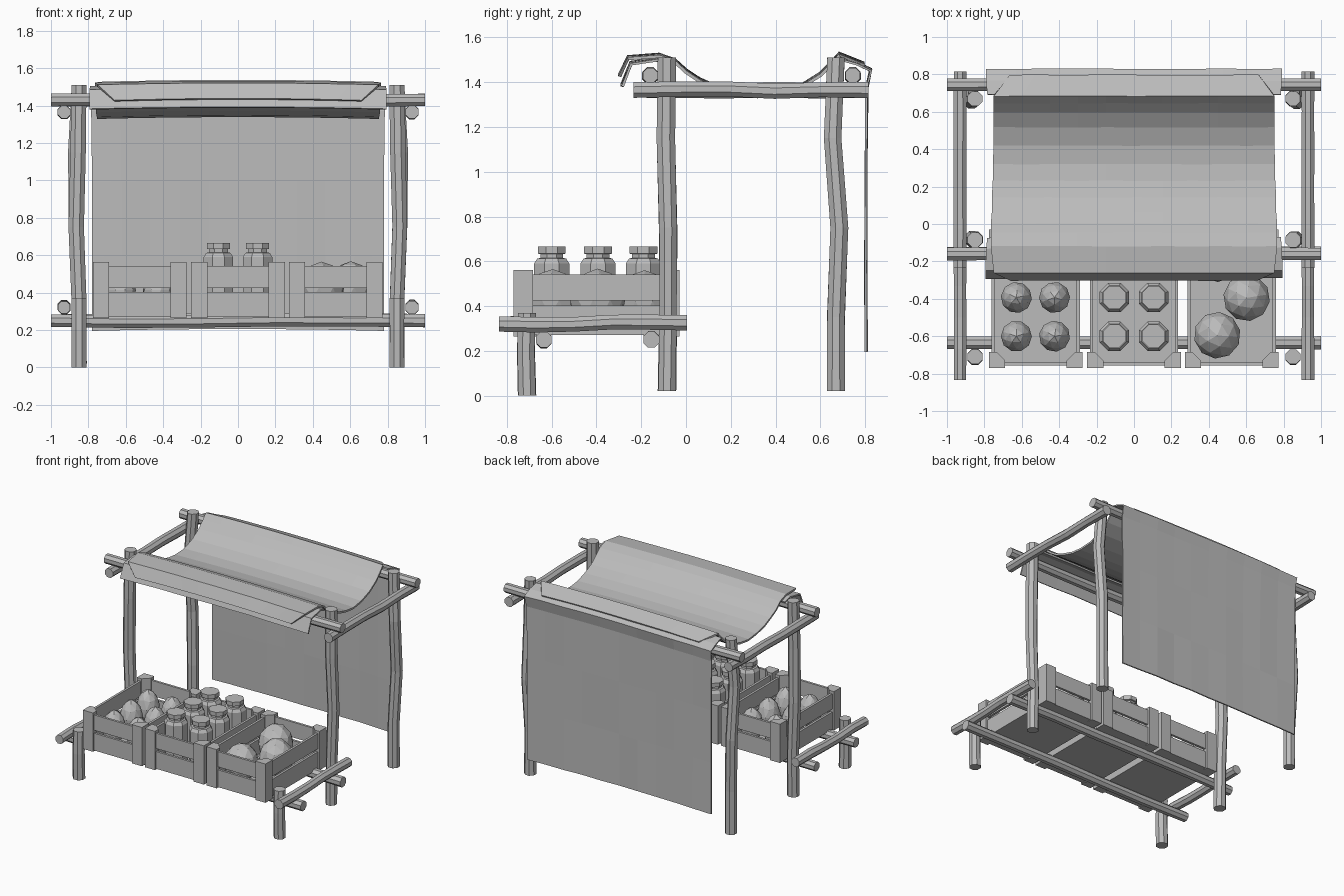
import bpy, bmesh, math, random
from mathutils import Vector

random.seed(4)
old = bpy.data.objects.get("Cube")
if old:
    bpy.data.objects.remove(old)

grey = bpy.data.materials.new("plain_grey")
grey.use_nodes = True
grey.diffuse_color = (0.5, 0.5, 0.5, 1)
grey.node_tree.nodes["Principled BSDF"].inputs["Base Color"].default_value = (0.5, 0.5, 0.5, 1)


def finish(name, bm):
    bmesh.ops.recalc_face_normals(bm, faces=bm.faces)
    mesh = bpy.data.meshes.new(name)
    bm.to_mesh(mesh)
    bm.free()
    mesh.materials.append(grey)
    obj = bpy.data.objects.new(name, mesh)
    bpy.context.collection.objects.link(obj)
    return obj


def bridge(bm, rings):
    """Skin a stack of closed vertex rings and cap both ends."""
    n = len(rings[0])
    for a, b in zip(rings, rings[1:]):
        for i in range(n):
            j = (i + 1) % n
            bm.faces.new((a[i], a[j], b[j], b[i]))
    bm.faces.new(rings[0])
    bm.faces.new(rings[-1])


def pole(name, path, r, sides=8):
    """Rough pole through the path points."""
    pts = [Vector(p) for p in path]
    axis = (pts[-1] - pts[0]).normalized()
    u = axis.orthogonal().normalized()
    v = axis.cross(u)
    bm = bmesh.new()
    rings = []
    for p in pts:
        rr = r * random.uniform(0.96, 1.05)
        angles = [math.tau * (i + 0.5) / sides for i in range(sides)]
        rings.append([bm.verts.new(p + (u * math.cos(a) + v * math.sin(a)) * rr) for a in angles])
    bridge(bm, rings)
    return finish(name, bm)


def beam(name, start, end, r):
    """Straight pole with a slight natural wobble."""
    a, b = Vector(start), Vector(end)
    path = []
    for i in range(6):
        p = a.lerp(b, i / 5)
        if 0 < i < 5:
            p.z += random.uniform(-0.006, 0.006)
        path.append(p)
    return pole(name, path, r)


def prism(bm, outline, z0, z1):
    bridge(bm, [[bm.verts.new((x, y, z)) for x, y in outline] for z in (z0, z1)])


def box(bm, x0, x1, y0, y1, z0, z1):
    prism(bm, [(x0, y0), (x1, y0), (x1, y1), (x0, y1)], z0, z1)


def sheet(name, profile, thickness, columns=10, jitter=0.003):
    """Cloth swept across x from (y, z, half width) points."""
    bm = bmesh.new()
    rows = []
    for y, z, half in profile:
        row = []
        for i in range(columns + 1):
            t = 2 * i / columns - 1
            dy = random.uniform(-jitter, jitter)
            row.append(bm.verts.new((t * half, y + dy, z - 0.01 * t * t)))
        rows.append(row)
    for a, b in zip(rows, rows[1:]):
        for i in range(columns):
            bm.faces.new((a[i], a[i + 1], b[i + 1], b[i]))
    obj = finish(name, bm)
    mod = obj.modifiers.new("thickness", "SOLIDIFY")
    mod.thickness = thickness
    mod.offset = 0
    return obj


# Frame: legs, posts and side rails on both sides
for s, side in ((1, "left"), (-1, "right")):
    x = 0.85 * s
    pole("front_leg_" + side, [(x, -0.71, 0), (x, -0.715, 0.2), (x, -0.71, 0.37)], 0.043)
    pole("middle_post_" + side,
         [(x, -0.085, 0.02), (x, -0.08, 0.35), (x + 0.015 * s, -0.08, 0.75),
          (x + 0.005 * s, -0.09, 1.15), (x, -0.085, 1.51)], 0.043)
    pole("rear_post_" + side,
         [(x, 0.67, 0.02), (x, 0.67, 0.35), (x + 0.015 * s, 0.685, 0.75),
          (x + 0.02 * s, 0.655, 1.15), (x, 0.67, 1.51)], 0.043)
    beam("lower_side_rail_" + side, (0.93 * s, -0.835, 0.32), (0.93 * s, 0.005, 0.325), 0.036)
    beam("upper_side_rail_" + side, (0.93 * s, -0.235, 1.365), (0.93 * s, 0.815, 1.365), 0.037)

# Cross beams
for name, y, z in (("lower_front_beam", -0.635, 0.25), ("lower_rear_beam", -0.155, 0.25),
                   ("upper_front_beam", -0.16, 1.43), ("upper_rear_beam", 0.745, 1.43)):
    beam(name, (-1, y, z), (1, y, z), 0.037)


# Cloth: front flap, sagging roof with mitred hems, and back curtain
sheet("front_flap", [(-0.285, 1.39, 0.795), (-0.245, 1.49, 0.795), (-0.13, 1.508, 0.79),
                     (-0.075, 1.49, 0.785)], 0.012)
sheet("canopy_roof",
      [(-0.297, 1.435, 0.66), (-0.258, 1.515, 0.75), (-0.12, 1.525, 0.765), (-0.05, 1.5, 0.765),
       (0, 1.455, 0.765), (0.06, 1.415, 0.76), (0.14, 1.38, 0.76), (0.23, 1.355, 0.755),
       (0.32, 1.345, 0.755), (0.42, 1.355, 0.75), (0.52, 1.39, 0.75), (0.6, 1.44, 0.75),
       (0.65, 1.49, 0.75), (0.685, 1.53, 0.75), (0.795, 1.485, 0.665)], 0.014, jitter=0.001)
sheet("back_curtain",
      [(0.69, 1.51, 0.785), (0.765, 1.49, 0.79), (0.825, 1.46, 0.79), (0.808, 1.38, 0.785),
       (0.803, 1.0, 0.78), (0.803, 0.6, 0.78), (0.805, 0.205, 0.78)], 0.01)


# Crates: floor, two rows of slats and chamfered corner posts
FRONT, BACK = -0.77, -0.03


def crate(name, cx):
    bm = bmesh.new()
    half, inset, t = 0.25, 0.014, 0.018
    x0, x1, y0, y1 = cx - half + inset, cx + half - inset, FRONT + inset, BACK - inset
    box(bm, x0, x1, y0, y1, 0.27, 0.288)
    for z0, z1 in ((0.27, 0.402), (0.425, 0.542)):
        for y in (y0, y1 - t):
            box(bm, x0, x1, y, y + t, z0, z1)
        for x in (x0, x1 - t):
            box(bm, x, x + t, y0 + t, y1 - t, z0, z1)
    w, c = 0.086, 0.04
    for sx, ox in ((1, cx - half), (-1, cx + half)):
        for sy, oy in ((1, FRONT), (-1, BACK)):
            shape = [(0, 0), (w, 0), (w, c), (c, w), (0, w)]
            prism(bm, [(ox + sx * a, oy + sy * b) for a, b in shape], 0.265, 0.562)
    finish(name, bm)


for name, cx in (("egg_crate", -0.525), ("jar_crate", 0), ("fruit_crate", 0.522)):
    crate(name, cx)


# Crate contents
def ovoid(name, x, y, z, r, h, taper):
    bm = bmesh.new()
    bmesh.ops.create_icosphere(bm, subdivisions=2, radius=1)
    spin = random.uniform(0, math.tau)
    ca, sa = math.cos(spin), math.sin(spin)
    for v in bm.verts:
        k = r * (1 - taper * v.co.z)
        px, py = v.co.x * k, v.co.y * k
        v.co = (x + px * ca - py * sa, y + px * sa + py * ca, z + v.co.z * h)
    finish(name, bm)


def jar(x, y):
    profile = [(0.07, 0.288), (0.085, 0.31), (0.085, 0.59), (0.07, 0.612), (0.055, 0.615),
               (0.055, 0.632), (0.067, 0.634), (0.067, 0.665)]
    bm = bmesh.new()
    angles = [math.tau * (i + 0.5) / 8 for i in range(8)]
    bridge(bm, [[bm.verts.new((x + r * math.cos(a), y + r * math.sin(a), z)) for a in angles]
                for r, z in profile])
    finish("jar", bm)


for y in (-0.6, -0.393, -0.19):
    for s in (-1, 1):
        ovoid("egg", -0.527 + 0.102 * s, y, 0.414, 0.083, 0.125, 0.15)
        jar(0.105 * s, y)
for x, y, top in ((0.445, -0.595, 0.565), (0.602, -0.395, 0.567), (0.45, -0.185, 0.56)):
    ovoid("large_fruit", x, y, top - 0.138, 0.125, 0.138, 0.08)
